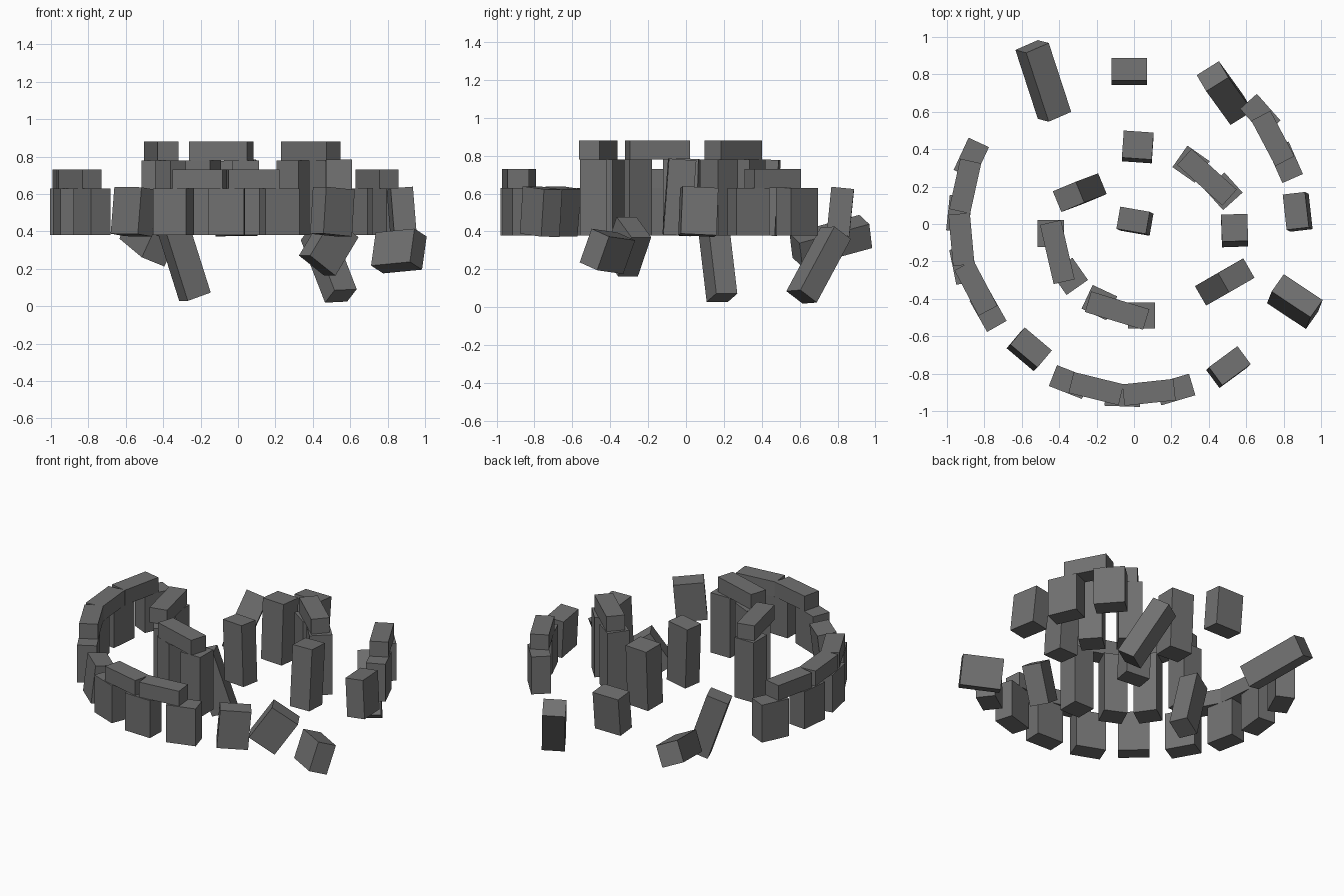
import bpy, bmesh, math
from mathutils import Vector, Matrix

if "Cube" in bpy.data.objects:
    bpy.data.objects.remove(bpy.data.objects["Cube"])

grey = bpy.data.materials.new("stone grey")
grey.diffuse_color = (0.165, 0.165, 0.165, 1)
grey.use_nodes = True
grey.node_tree.nodes["Principled BSDF"].inputs["Base Color"].default_value = grey.diffuse_color


def stone(name, bottom, top, width, depth, wdir):
    """Box running from bottom to top, its width lying along wdir."""
    b, t = Vector(bottom), Vector(top)
    axis = (t - b).normalized()
    w = Vector(wdir)
    w = (w - axis * w.dot(axis)).normalized()
    d = axis.cross(w)
    rot = Matrix((w, d, axis)).transposed().to_4x4()
    bm = bmesh.new()
    bmesh.ops.create_cube(bm, size=1)
    bmesh.ops.scale(bm, vec=(width, depth, (t - b).length), verts=bm.verts)
    mesh = bpy.data.meshes.new(name)
    bm.to_mesh(mesh)
    bm.free()
    mesh.materials.append(grey)
    ob = bpy.data.objects.new(name, mesh)
    ob.matrix_world = Matrix.Translation((b + t) / 2) @ rot
    bpy.context.collection.objects.link(ob)


def yaw(deg):
    return (math.cos(math.radians(deg)), math.sin(math.radians(deg)), 0)


def upright(name, x, y, z1, w, d, wdir, lean=(0, 0)):
    lx, ly = lean[0] / 2, lean[1] / 2
    stone(name, (x - lx, y - ly, 0.38), (x + lx, y + ly, z1), w, d, wdir)


def fallen(name, centre, axis, length, w, d, wdir):
    c, a = Vector(centre), Vector(axis).normalized() * length / 2
    stone(name, c - a, c + a, w, d, wdir)


def tangent(x, y):
    return (-(y + 0.04), x + 0.03, 0)


# Outer ring: runs of uprights joined by lintels
runs = [
    [(-0.87, 0.35), (-0.935, 0.055), (-0.91, -0.22), (-0.78, -0.465)],
    [(-0.345, -0.845), (-0.06, -0.915), (0.22, -0.885)],
    [(0.675, 0.585), (0.81, 0.33)],
]
for run in runs:
    for x, y in run:
        upright("outer_upright", x, y, 0.63, 0.19, 0.12, tangent(x, y))
    for p, q in zip(run, run[1:]):
        mx, my = (p[0] + q[0]) / 2, (p[1] + q[1]) / 2
        stone("outer_lintel", (mx, my, 0.63), (mx, my, 0.73), 0.275, 0.115,
              (q[0] - p[0], q[1] - p[1], 0))

# Outer uprights standing alone, slightly leaning
for x, y, lean in [(-0.56, -0.67, (0.02, 0.02)), (0.505, -0.765, (0.015, 0.015)),
                   (0.875, 0.065, (-0.02, 0.01)), (-0.025, 0.815, (0, 0.025))]:
    upright("lone_outer_upright", x, y, 0.63, 0.19, 0.12, tangent(x, y), lean)

# Inner horseshoe: pairs of tall uprights with a lintel, angle of each stone
trilithons = [
    ((-0.445, -0.05, 90), (-0.345, -0.28, 125), (-0.41, -0.15, -77)),
    ((-0.185, -0.42, -25), (0.04, -0.49, 0), (-0.09, -0.463, -17)),
    ((0.305, 0.32, -35), (0.48, 0.175, -48), (0.39, 0.25, -42)),
]
for a, b, lintel in trilithons:
    for x, y, ang in (a, b):
        upright("inner_upright", x, y, 0.78, 0.145, 0.14, yaw(ang))
    x, y, ang = lintel
    stone("inner_lintel", (x, y, 0.78), (x, y, 0.88), 0.325, 0.115, yaw(ang))

# Inner uprights standing alone
upright("lone_inner_upright", 0.02, 0.412, 0.78, 0.16, 0.145, yaw(-4), (0, 0.02))
upright("lone_inner_upright", 0.538, -0.035, 0.78, 0.14, 0.145, yaw(2), (0, 0.03))
upright("centre_upright", 0.005, 0.015, 0.78, 0.16, 0.12, yaw(-10), (-0.02, 0.01))

# Toppled stones
stone("leaning_inner_upright", (-0.23, 0.19, 0.05), (-0.35, 0.145, 0.43), 0.14, 0.12,
      (0.92, 0.38, 0))
stone("leaning_back_upright", (0.55, 0.61, 0.055), (0.42, 0.79, 0.39), 0.14, 0.12,
      (0.85, 0.5, 0))
fallen("lying_back_upright", (-0.485, 0.765, 0.35), (-0.3, 0.92, 0.25), 0.4, 0.14, 0.14,
       (-0.88, -0.29, 0.37))
fallen("tilted_outer_upright", (0.485, -0.31, 0.32), (0.49, 0.28, 0.82), 0.25, 0.19, 0.12,
       (0.71, 0.41, -0.57))
fallen("lying_outer_upright", (0.86, -0.415, 0.295), (0.83, -0.55, 0.08), 0.25, 0.19, 0.12,
       (0.17, 0.3, 0.93))
